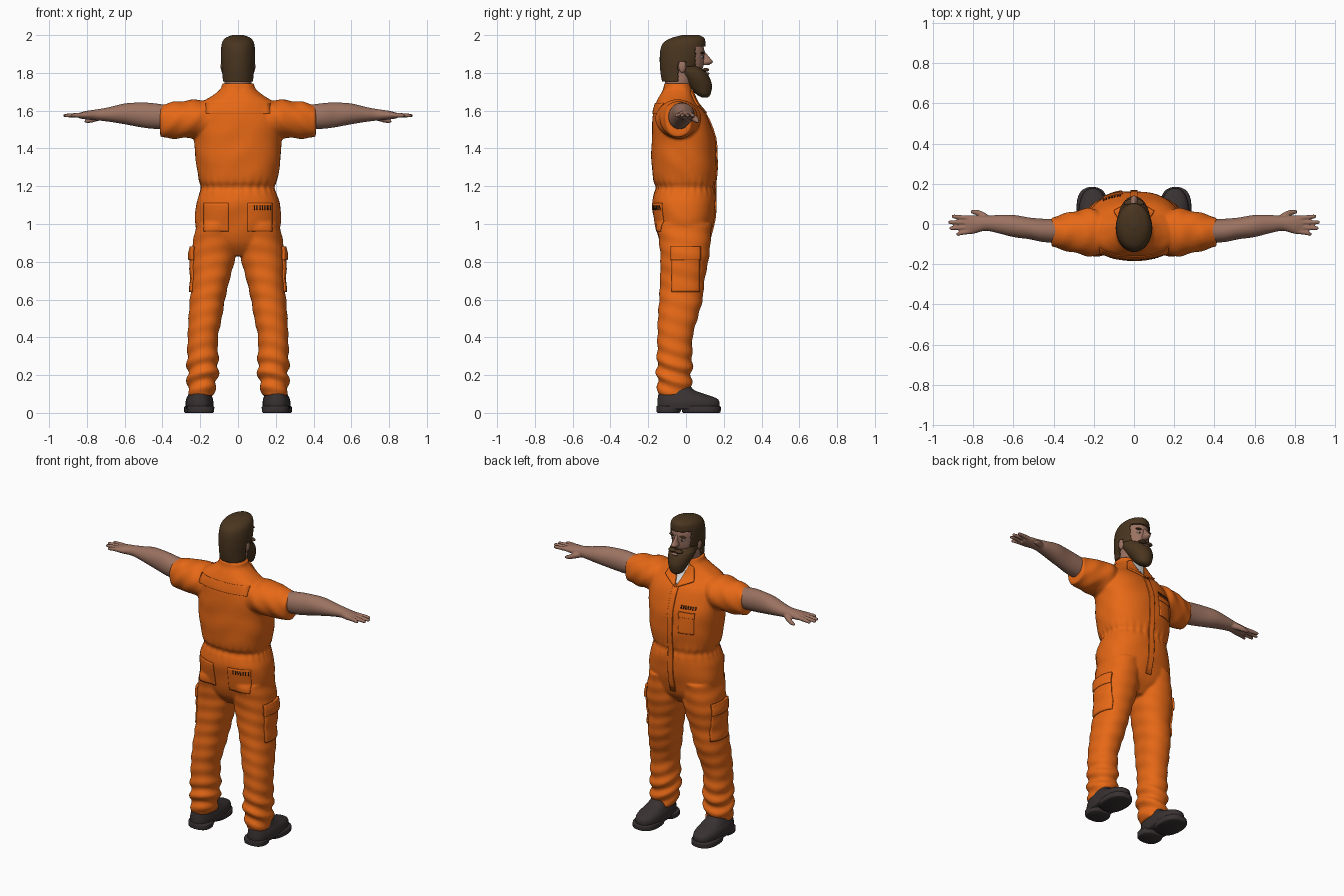
import bpy, bmesh
from math import sin, cos, pi, exp
from mathutils import Vector

if "Cube" in bpy.data.objects:
    bpy.data.objects.remove(bpy.data.objects["Cube"])


def material(name, rgb):
    m = bpy.data.materials.new(name)
    m.use_nodes = True
    m.diffuse_color = (*rgb, 1)
    m.node_tree.nodes["Principled BSDF"].inputs["Base Color"].default_value = (*rgb, 1)
    return m


ORANGE = material("orange_cloth", (0.80, 0.14, 0.008))
SKIN = material("skin", (0.33, 0.17, 0.12))
HAIR = material("brown_hair", (0.068, 0.036, 0.014))
BOOT = material("dark_leather", (0.04, 0.031, 0.032))
WHITE = material("white_shirt", (0.70, 0.70, 0.68))
INK = material("dark_ink", (0.05, 0.02, 0.01))


def spline(rings, steps):
    """Catmull-Rom interpolation through the ring parameters."""
    out = []
    last = len(rings) - 1
    for i in range(last):
        p0, p1, p2, p3 = (Vector(rings[min(max(i + k, 0), last)]) for k in (-1, 0, 1, 2))
        for s in range(steps):
            t = s / steps
            out.append(0.5 * (2 * p1 + (p2 - p0) * t + (2 * p0 - 5 * p1 + 4 * p2 - p3) * t * t
                              + (3 * p1 - p0 - 3 * p2 + p3) * t ** 3))
    return out + [Vector(rings[last])]


def loft(bm, rings, axis="Z", side=1, seg=32, steps=6, power=2.0, fold=None):
    """Rings are (position, centre a, centre b, radius a, radius b) along an axis."""
    loops = []
    for t, ca, cb, ra, rb in spline(rings, steps):
        loop = []
        for k in range(seg):
            ang = 2 * pi * k / seg
            c, s = cos(ang), sin(ang)
            f = (abs(c) ** power + abs(s) ** power) ** (-1 / power)
            d = fold(t, ang) if fold else 0
            a, b = ca + (ra * f + d) * c, cb + (rb * f + d) * s
            co = (a, b, t) if axis == "Z" else (t, a, b)
            loop.append(bm.verts.new((co[0] * side, co[1], co[2])))
        loops.append(loop)
    faces = [bm.faces.new(loops[0]), bm.faces.new(loops[-1])]
    for lo, hi in zip(loops, loops[1:]):
        for k in range(seg):
            n = (k + 1) % seg
            faces.append(bm.faces.new((lo[k], lo[n], hi[n], hi[k])))
    bmesh.ops.recalc_face_normals(bm, faces=faces)


def finish(bm, name, mat, voxel=0):
    me = bpy.data.meshes.new(name)
    bm.to_mesh(me)
    bm.free()
    me.materials.append(mat)
    me.shade_smooth()
    ob = bpy.data.objects.new(name, me)
    bpy.context.collection.objects.link(ob)
    if voxel:
        r = ob.modifiers.new("merge", "REMESH")
        r.mode, r.voxel_size, r.use_smooth_shade = "VOXEL", voxel, True
        s = ob.modifiers.new("soften", "SMOOTH")
        s.factor, s.iterations = 0.5, 3
    return ob


def solid(name, mat, rings, **kw):
    bm = bmesh.new()
    loft(bm, rings, **kw)
    return finish(bm, name, mat)


def ball(name, mat, centre, radii):
    bm = bmesh.new()
    bmesh.ops.create_uvsphere(bm, u_segments=20, v_segments=12, radius=1)
    for v in bm.verts:
        v.co = Vector(centre) + Vector(a * b for a, b in zip(v.co, radii))
    return finish(bm, name, mat)


# Jumpsuit: torso, legs and sleeves merged into one cloth surface
def torso_fold(z, a):
    pleats = 0.004 * exp(-((z - 1.195) / 0.035) ** 2) * sin(28 * a)
    return pleats + 0.002 * sin(38 * z + 3 * sin(2 * a)) * sin(3 * a + 9 * z)


def leg_fold(z, a):
    return (0.002 + 0.007 * exp(-((z - 0.2) / 0.11) ** 2)) * sin(75 * z + 2.5 * sin(a + 0.6))


def sleeve_fold(x, a):
    return 0.004 * sin(60 * x + 3 * sin(a)) * sin(2 * a + 1)


suit = bmesh.new()
loft(suit, [(.83, 0, -.01, .05, .07), (.90, 0, -.01, .185, .125), (1.0, 0, -.008, .226, .152),
            (1.1, 0, -.01, .222, .166), (1.16, 0, -.008, .204, .162), (1.195, 0, -.005, .193, .152),
            (1.23, 0, -.008, .206, .164), (1.32, 0, -.01, .222, .172), (1.42, 0, -.012, .230, .170),
            (1.5, 0, -.02, .235, .16), (1.58, 0, -.035, .225, .14), (1.64, 0, -.05, .195, .108),
            (1.68, 0, -.05, .135, .09), (1.715, 0, -.045, .093, .076), (1.745, 0, -.045, .085, .07)],
     seg=120, power=2.4, fold=torso_fold)
for s in (1, -1):
    loft(suit, [(1.0, .115, -.01, .105, .145), (.84, .13, -.006, .118, .13), (.7, .146, -.02, .1, .118),
                (.6, .162, -.027, .093, .115), (.5, .174, -.044, .088, .105), (.4, .186, -.058, .08, .093),
                (.28, .187, -.06, .082, .093), (.2, .187, -.062, .08, .092),
                (.14, .193, -.062, .074, .088), (.09, .194, -.062, .064, .086)],
         side=s, seg=64, steps=12, power=2.2, fold=leg_fold)
    loft(suit, [(.08, -.045, 1.56, .09, .09), (.2, -.042, 1.557, .118, .1), (.26, -.04, 1.555, .112, .1),
                (.33, -.04, 1.55, .095, .097), (.4, -.04, 1.545, .076, .088), (.412, -.04, 1.545, .07, .08)],
         axis="X", side=s, seg=64, steps=10, fold=sleeve_fold)
suit = finish(suit, "jumpsuit", ORANGE, 0.008)


def plate(name, mat, corners, axis="Y", sign=1, thick=0.008, lift=0.003, n=14):
    """A cloth patch projected onto the jumpsuit; corners are (across, height)."""
    bm = bmesh.new()
    a, b, c, d = (Vector(p) for p in corners)
    grid = []
    for i in range(n + 1):
        u = i / n
        row = [a.lerp(b, u).lerp(d.lerp(c, u), j / n) for j in range(n + 1)]
        grid.append([bm.verts.new((p.x, sign * .6, p.y) if axis == "Y" else (sign * .6, p.x, p.y))
                     for p in row])
    for i in range(n):
        for j in range(n):
            bm.faces.new((grid[i][j], grid[i + 1][j], grid[i + 1][j + 1], grid[i][j + 1]))
    ob = finish(bm, name, mat)
    w = ob.modifiers.new("fit", "SHRINKWRAP")
    w.target, w.wrap_method, w.offset = suit, "PROJECT", lift
    w.use_project_y, w.use_project_x = axis == "Y", axis == "X"
    w.use_positive_direction, w.use_negative_direction = sign < 0, sign > 0
    t = ob.modifiers.new("thickness", "SOLIDIFY")
    t.thickness, t.offset = thick, 0


def box(x0, x1, z0, z1):
    return [(x0, z0), (x1, z0), (x1, z1), (x0, z1)]


# Cloth details: shirt, lapels, placket, pockets and printed bars
plate("undershirt", WHITE, [(-.006, 1.6), (.006, 1.6), (.05, 1.715), (-.05, 1.715)], thick=.004)
plate("front_placket", ORANGE, box(-.018, .018, .93, 1.595))
plate("chest_pocket", ORANGE, box(-.15, -.06, 1.33, 1.45))
plate("chest_pocket_flap", ORANGE, box(-.153, -.057, 1.43, 1.462), lift=.006)
plate("back_yoke", ORANGE, box(-.17, .17, 1.585, 1.64), sign=-1, thick=.004)
for k in range(7):
    x = -.155 + .014 * k
    plate("chest_print_bar", INK, box(x, x + .007, 1.48, 1.5), thick=.002, n=2)
    x = .085 + .014 * k
    plate("pocket_print_bar", INK, box(x, x + .005, 1.075, 1.098), sign=-1, thick=.003, lift=.007, n=2)
for s, label in ((1, "left"), (-1, "right")):
    plate(label + "_lapel", ORANGE, [(s * .004, 1.585), (s * .1, 1.628), (s * .074, 1.7), (s * .045, 1.712)],
          thick=.01, lift=.006)
    plate(label + "_back_pocket", ORANGE, box(s * .05, s * .18, .96, 1.11), sign=-1, thick=.006)
    plate(label + "_cargo_pocket", ORANGE, box(-.075, .07, .64, .83), axis="X", sign=s, thick=.012)
    plate(label + "_cargo_flap", ORANGE, box(-.08, .075, .81, .88), axis="X", sign=s, thick=.014, lift=.008)

# Arms, hands and fingers
for s, label in ((1, "left"), (-1, "right")):
    arm = bmesh.new()
    loft(arm, [(.34, -.038, 1.562, .06, .062), (.45, -.032, 1.572, .058, .068), (.52, -.022, 1.578, .054, .065),
               (.6, -.01, 1.583, .055, .055), (.68, 0, 1.58, .045, .039), (.74, .003, 1.578, .037, .03),
               (.8, -.003, 1.576, .046, .023), (.84, -.005, 1.574, .045, .015)], axis="X", side=s)
    for y, tip in ((-.04, .885), (-.017, .918), (.007, .925), (.03, .908)):
        loft(arm, [(.8, y * .9, 1.577, .012, .014), (.86, y * 1.1, 1.576, .0115, .012),
                   (tip - .01, y * 1.25, 1.574, .0095, .009), (tip, y * 1.25, 1.573, .005, .005)],
             axis="X", side=s, seg=16)
    loft(arm, [(.71, .018, 1.57, .015, .016), (.75, .042, 1.561, .018, .018), (.785, .057, 1.549, .014, .014),
               (.812, .061, 1.543, .007, .007)], axis="X", side=s, seg=16)
    finish(arm, label + "_arm", SKIN, 0.0045)

# Boots: upper, front sole and heel, toes turned slightly out
    for part, rows in (
            ("boot_upper", ((.02, -.15, .172, .07), (.05, -.152, .178, .074), (.075, -.15, .165, .07),
                            (.095, -.147, .115, .062), (.12, -.14, .045, .055), (.15, -.135, .02, .05))),
            ("boot_sole", ((0, -.015, .175, .07), (.006, -.02, .183, .077), (.03, -.025, .184, .077),
                           (.036, -.025, .18, .072))),
            ("boot_heel", ((0, -.15, -.035, .065), (.006, -.156, -.03, .07), (.03, -.157, -.02, .072),
                           (.036, -.155, -.015, .068)))):
        rings = [(z, .203 + .06 * (y0 + y1) / 2, (y0 + y1) / 2, r, (y1 - y0) / 2) for z, y0, y1, r in rows]
        solid(label + "_" + part, BOOT, rings, side=s, power=2.5)

# Head, neck and face
solid("head", SKIN, [(1.64, 0, -.045, .075, .065), (1.74, 0, -.038, .072, .074), (1.79, 0, -.02, .07, .09),
                     (1.83, 0, -.015, .076, .105), (1.88, 0, -.015, .08, .112), (1.93, 0, -.015, .08, .11),
                     (1.97, 0, -.015, .065, .09), (1.985, 0, -.01, .03, .045)], seg=48)
solid("nose", SKIN, [(1.842, 0, .1, .012, .022), (1.858, 0, .108, .02, .034), (1.88, 0, .1, .012, .026),
                     (1.915, 0, .085, .009, .012)], seg=20)
ball("lips", SKIN, (0, .112, 1.796), (.022, .012, .007))
for s, label in ((1, "left"), (-1, "right")):
    ball(label + "_ear", SKIN, (s * .08, -.02, 1.835), (.012, .02, .034))
    ball(label + "_eye", WHITE, (s * .032, .079, 1.884), (.014, .012, .007))
    ball(label + "_pupil", INK, (s * .032, .087, 1.884), (.006, .006, .006))
    ball(label + "_eyebrow", HAIR, (s * .035, .086, 1.906), (.023, .011, .006))
    ball(label + "_moustache", HAIR, (s * .022, .104, 1.816), (.028, .018, .01))

# Beard: widest at the jaw, sinking into the cheeks at its top
solid("beard", HAIR, [(1.67, 0, .1, .015, .015), (1.685, 0, .093, .04, .036), (1.73, 0, .073, .06, .065),
                      (1.77, 0, .05, .074, .077), (1.8, 0, .028, .08, .083), (1.815, 0, .012, .08, .083),
                      (1.84, 0, -.002, .08, .074), (1.86, 0, -.005, .07, .06)], seg=48)


# Hair: a cap cut along the hairline, around the ears and at the nape
def hairline(y):
    return 1.94 if y > .05 else 1.835 if y > 0 else 1.86 if y > -.042 else 1.755


hair = bmesh.new()
loft(hair, [(1.745, 0, -.05, .078, .075), (1.8, 0, -.035, .084, .1), (1.86, 0, -.025, .09, .114),
            (1.92, 0, -.017, .09, .119), (1.96, 0, -.008, .084, .111), (1.985, 0, .01, .066, .086),
            (2.0, 0, .025, .03, .045)], seg=96, steps=12)
bare = [f for f in hair.faces if f.calc_center_median().z < hairline(f.calc_center_median().y)]
bmesh.ops.delete(hair, geom=bare, context="FACES")
hair = finish(hair, "hair", HAIR)
shell = hair.modifiers.new("thickness", "SOLIDIFY")
shell.thickness, shell.offset = 0.014, -1
